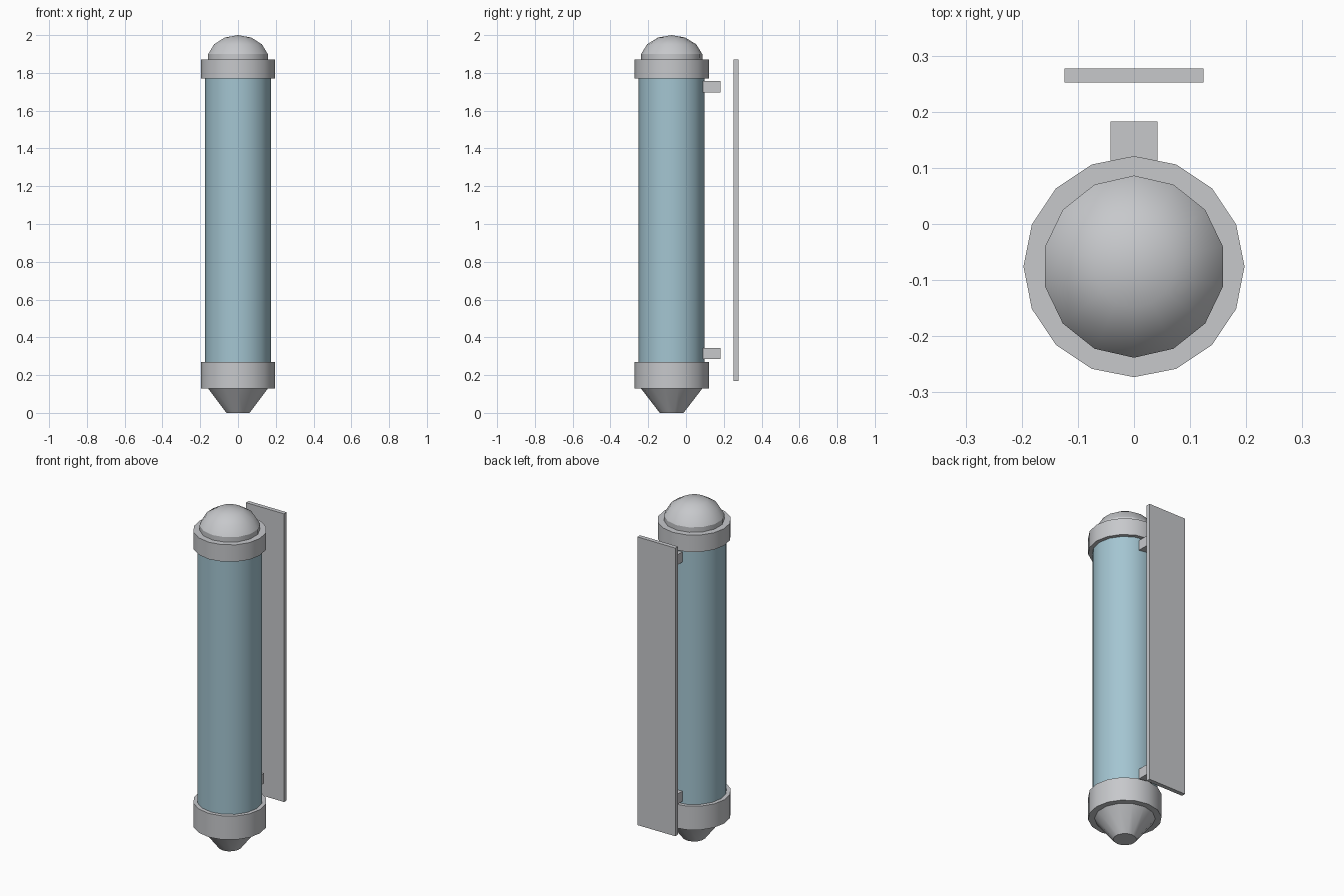
import bpy, bmesh, math

if "Cube" in bpy.data.objects:
    bpy.data.objects.remove(bpy.data.objects["Cube"])

CY = -0.076  # tube axis position in y


def material(name, rgb):
    m = bpy.data.materials.new(name)
    m.diffuse_color = (*rgb, 1)
    m.use_nodes = True
    m.node_tree.nodes["Principled BSDF"].inputs["Base Color"].default_value = m.diffuse_color
    return m


METAL = material("grey metal", (0.57, 0.58, 0.60))
GLASS = material("pale blue glass", (0.37, 0.56, 0.64))


def finish(name, bm, mat, smooth=False):
    bmesh.ops.recalc_face_normals(bm, faces=bm.faces)
    me = bpy.data.meshes.new(name)
    bm.to_mesh(me)
    bm.free()
    me.materials.append(mat)
    ob = bpy.data.objects.new(name, me)
    bpy.context.collection.objects.link(ob)
    if smooth:
        bpy.ops.object.select_all(action='DESELECT')
        ob.select_set(True)
        bpy.context.view_layer.objects.active = ob
        bpy.ops.object.shade_smooth_by_angle(angle=math.radians(30))
    return ob


def lathe(name, profile, sides, mat):
    """Closed turned solid around the tube axis; first corner faces +y."""
    bm = bmesh.new()
    rings = []
    for r, z in profile:
        if r == 0:
            rings.append([bm.verts.new((0, CY, z))] * sides)
        else:
            steps = [2 * math.pi * i / sides for i in range(sides)]
            rings.append([bm.verts.new((r * math.sin(a), CY + r * math.cos(a), z))
                          for a in steps])
    for lo, hi in zip(rings, rings[1:]):
        for i in range(sides):
            j = (i + 1) % sides
            bm.faces.new(list(dict.fromkeys((lo[i], lo[j], hi[j], hi[i]))))
    for ring, (r, _) in ((rings[0], profile[0]), (rings[-1], profile[-1])):
        if r > 0:
            bm.faces.new(ring)
    return finish(name, bm, mat, True)


def box(name, lo, hi, mat):
    bm = bmesh.new()
    bmesh.ops.create_cube(bm, size=1)
    for v in bm.verts:
        v.co = [(a + b) / 2 + c * (b - a) for a, b, c in zip(lo, hi, v.co)]
    return finish(name, bm, mat)


# Tube and its two collars
lathe("glass_tube", [(0.175, 0.26), (0.175, 1.78)], 16, GLASS)
lathe("lower_collar", [(0.197, 0.13), (0.197, 0.27)], 16, METAL)
lathe("upper_collar", [(0.197, 1.77), (0.197, 1.87)], 16, METAL)

# Tapered bottom tip
lathe("bottom_tip", [(0.063, 0.0), (0.163, 0.13)], 14, METAL)

# Flattened dome on top
dome = [(0.162, 1.841)]
for k in (0.5, 1.5, 2.5):
    lat = k * math.pi / 7
    dome.append((0.1665 * math.cos(lat), 1.87 + 0.13 * math.sin(lat)))
lathe("top_dome", dome + [(0, 2.0)], 14, METAL)

# Wall brackets and back plate
for name, z in (("lower_bracket", 0.284), ("upper_bracket", 1.696)):
    box(name, (-0.042, 0.075, z), (0.042, 0.183, z + 0.06), METAL)
box("back_plate", (-0.124, 0.252, 0.17), (0.124, 0.277, 1.87), METAL)
